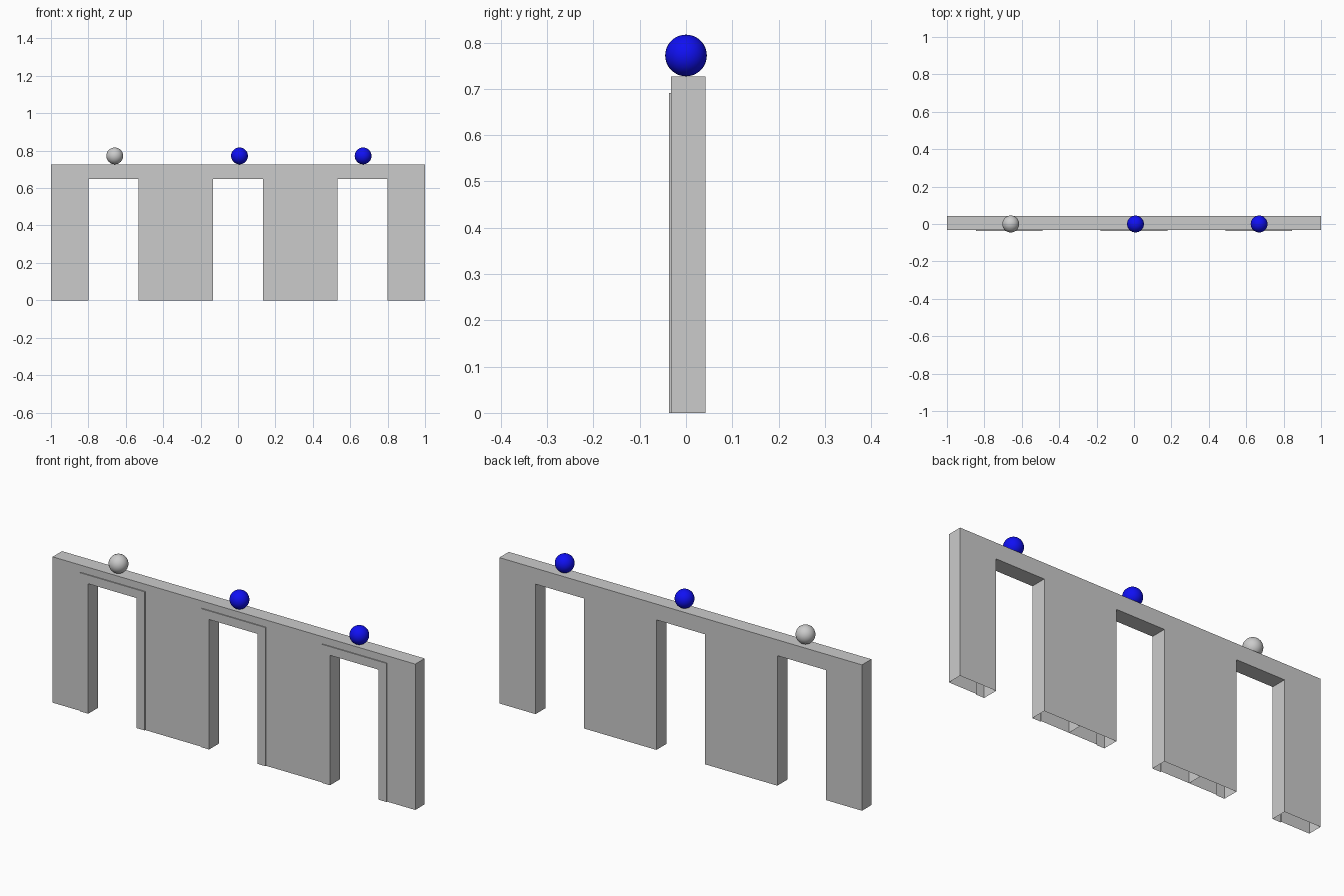
import bpy, bmesh

if "Cube" in bpy.data.objects:
    bpy.data.objects.remove(bpy.data.objects["Cube"])

PITCH = 2 / 3
TOP = 0.727
BACK, FRONT, TRIM = 0.042, -0.032, -0.037


def u_path(half, height, y):
    """Upside-down U of four points: up one side, across, down the other."""
    return [(-half, y, 0), (-half, y, height), (half, y, height), (half, y, 0)]


def gate_frame(name, cx):
    # Closed ring of U paths: outer wall, raised trim, opening, back (bottom left open)
    outer, trim, opening = (PITCH / 2, TOP), (0.178, 0.691), (0.1335, 0.648)
    paths = [u_path(*outer, FRONT), u_path(*trim, FRONT), u_path(*trim, TRIM),
             u_path(*opening, TRIM), u_path(*opening, BACK), u_path(*outer, BACK)]
    bm = bmesh.new()
    rings = [[bm.verts.new(p) for p in path] for path in paths]
    for i, a in enumerate(rings):
        b = rings[(i + 1) % len(rings)]
        for j in range(3):
            bm.faces.new((a[j], a[j + 1], b[j + 1], b[j]))
    bmesh.ops.recalc_face_normals(bm, faces=bm.faces)
    # Make sure the front faces towards -y
    bm.normal_update()
    if any(f.normal.y > 0.9 and f.calc_center_median().y < 0 for f in bm.faces):
        bmesh.ops.reverse_faces(bm, faces=bm.faces)
    mesh = bpy.data.meshes.new(name)
    bm.to_mesh(mesh)
    bm.free()
    obj = bpy.data.objects.new(name, mesh)
    obj.location.x = cx
    bpy.context.collection.objects.link(obj)


def signal_ball(name, x, material=None):
    bpy.ops.mesh.primitive_uv_sphere_add(segments=32, ring_count=16, radius=0.045,
                                         location=(x, 0, TOP + 0.045))
    obj = bpy.context.object
    obj.name = name
    bpy.ops.object.shade_smooth()
    if material:
        obj.data.materials.append(material)


blue = bpy.data.materials.new("blue")
blue.diffuse_color = (0.005, 0.005, 0.9, 1)
blue.use_nodes = True
blue.node_tree.nodes["Principled BSDF"].inputs["Base Color"].default_value = blue.diffuse_color

# Three gate modules side by side, each with a ball on top
for i, side in enumerate(("left", "middle", "right")):
    cx = (i - 1) * PITCH
    gate_frame(f"{side}_gate_frame", cx)
    signal_ball(f"{side}_ball", (-0.659, 0.008, 0.669)[i], blue if i else None)
